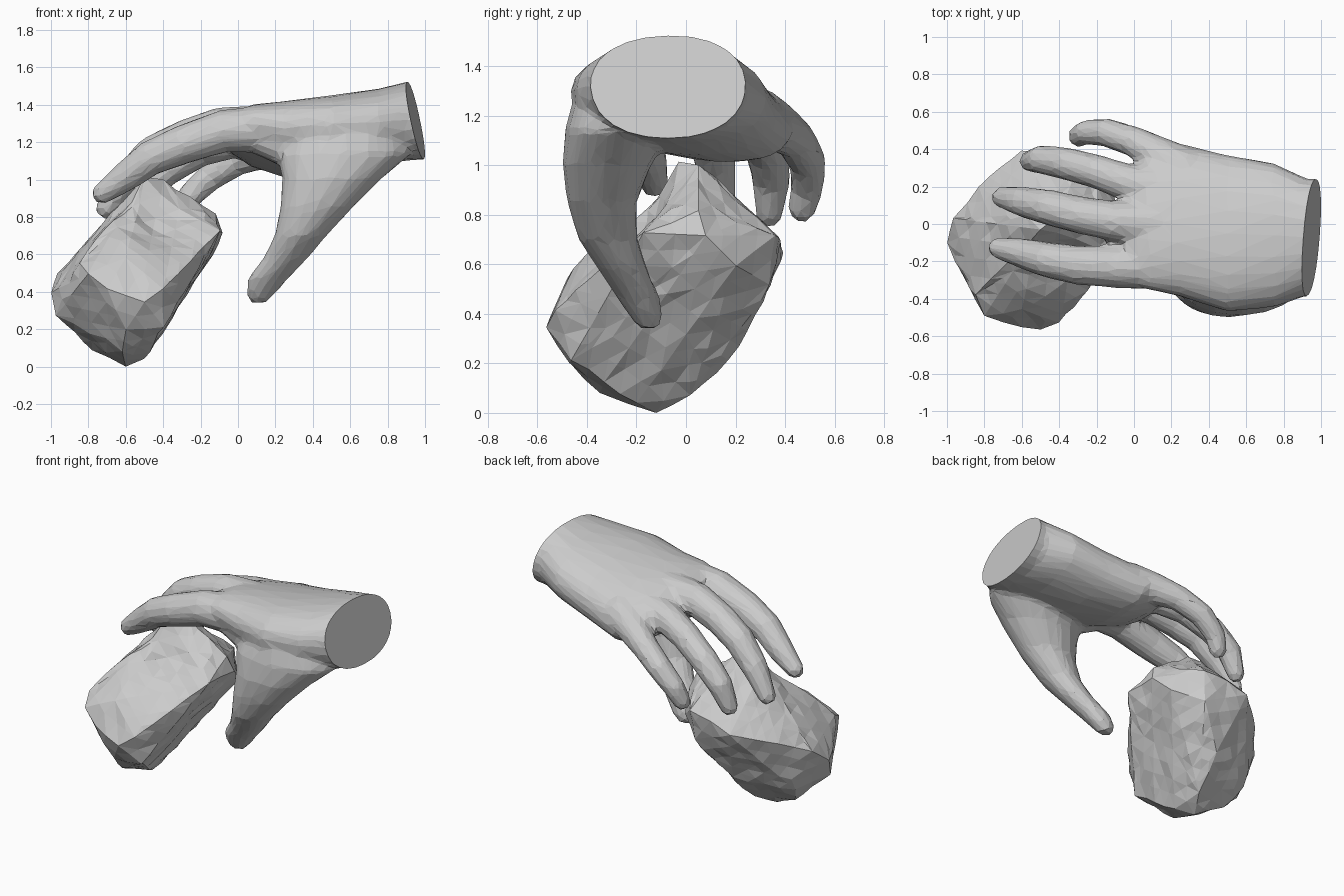
import bpy, bmesh, math, random
from mathutils import Vector

if "Cube" in bpy.data.objects:
    bpy.data.objects.remove(bpy.data.objects["Cube"])
random.seed(4)


def make_object(name, bm):
    mesh = bpy.data.meshes.new(name)
    bm.to_mesh(mesh)
    bm.free()
    ob = bpy.data.objects.new(name, mesh)
    bpy.context.collection.objects.link(ob)
    return ob


def apply_all(ob):
    bpy.context.view_layer.objects.active = ob
    for m in list(ob.modifiers):
        bpy.ops.object.modifier_apply(modifier=m.name)


def loft(bm, sections, n=14, power=1.0):
    """Skin rings given as (centre, half axis u, half axis v); power < 1 squares them."""
    def sq(x):
        return math.copysign(abs(x) ** power, x)
    rings = []
    for c, u, v in sections:
        angles = [2 * math.pi * i / n for i in range(n)]
        rings.append([bm.verts.new(c + u * sq(math.cos(a)) + v * sq(math.sin(a))) for a in angles])
    faces = [bm.faces.new(rings[0]), bm.faces.new(rings[-1])]
    for a, b in zip(rings, rings[1:]):
        for i in range(n):
            j = (i + 1) % n
            faces.append(bm.faces.new((a[i], a[j], b[j], b[i])))
    bmesh.ops.recalc_face_normals(bm, faces=faces)


def finger(bm, pts):
    """Round tapering tube through (x, y, z, radius) with a rounded tip."""
    pos = [Vector(p[:3]) for p in pts]
    rad = [p[3] for p in pts]
    d = (pos[-1] - pos[-2]).normalized()
    r = rad[-1]
    pos.append(pos[-1] + d * r * 0.6)
    rad.append(r * 0.6)
    secs = []
    for i, p in enumerate(pos):
        t = (pos[min(i + 1, len(pos) - 1)] - pos[max(i - 1, 0)]).normalized()
        u = t.cross(Vector((0, 0, 1))).normalized()
        secs.append((p, u * rad[i], t.cross(u) * rad[i]))
    loft(bm, secs)


hand_bm = bmesh.new()

# wrist and palm: x, centre y, centre z, half width, half thickness, tilt
palm = [(1.10, -.07, 1.33, .305, .215, 0), (.92, -.07, 1.315, .315, .212, 0),
        (.75, -.06, 1.285, .385, .2, -.04), (.5, -.05, 1.245, .42, .2, -.1),
        (.25, .02, 1.215, .41, .19, -.17), (.07, .02, 1.235, .37, .145, -.2),
        (-.05, -.05, 1.25, .26, .09, -.15)]
loft(hand_bm, [(Vector((x, y, z)), Vector((0, w, w * t)), Vector((0, 0, h)))
               for x, y, z, w, h, t in palm], 24, .92)

# thumb and its fleshy base: centre x, y, z, half x, half y
thumb = [(.6, -.15, 1.34, .2, .2), (.58, -.215, 1.25, .33, .245),
         (.57, -.275, 1.14, .36, .215),
         (.50, -.32, 1.0, .265, .18), (.42, -.34, .85, .195, .14),
         (.335, -.315, .7, .14, .12), (.255, -.255, .58, .12, .1),
         (.16, -.195, .47, .11, .088), (.12, -.16, .39, .08, .068),
         (.11, -.15, .34, .045, .038)]
loft(hand_bm, [(Vector((x, y, z)), Vector((a, 0, 0)), Vector((0, b, 0)))
               for x, y, z, a, b in thumb], 16)

# skin web between thumb and index finger
finger(hand_bm, [(.4, -.25, 1.15, .15), (.25, -.24, 1.19, .12), (.1, -.23, 1.24, .1)])

# four curled fingers
finger(hand_bm, [(.15, -.22, 1.27, .13), (-.08, -.23, 1.26, .115), (-.3, -.22, 1.185, .106),
                 (-.47, -.19, 1.115, .096), (-.6, -.155, 1.015, .082), (-.74, -.125, .915, .056)])
finger(hand_bm, [(.12, 0, 1.27, .13), (-.1, .015, 1.28, .108), (-.3, .05, 1.215, .1),
                 (-.46, .09, 1.14, .096), (-.6, .12, 1.0, .082), (-.715, .145, .83, .056)])
finger(hand_bm, [(.15, .19, 1.22, .12), (-.03, .22, 1.21, .1), (-.2, .28, 1.16, .092),
                 (-.37, .325, 1.06, .087), (-.5, .345, .94, .078), (-.565, .335, .79, .056)])
finger(hand_bm, [(.28, .28, 1.19, .13), (.13, .37, 1.155, .1), (0, .44, 1.105, .083),
                 (-.15, .49, 1.015, .077), (-.26, .49, .91, .068), (-.305, .465, .81, .056)])

# fuse the hand into one skin, then reduce to low-poly facets
hand = make_object("hand", hand_bm)
rm = hand.modifiers.new("fuse", 'REMESH')
rm.mode = 'VOXEL'
rm.voxel_size = 0.018
sm = hand.modifiers.new("soften", 'SMOOTH')
sm.factor = 0.5
sm.iterations = 10
dec = hand.modifiers.new("facets", 'DECIMATE')
dec.ratio = 0.06
apply_all(hand)

# flat cut at the wrist
bm = bmesh.new()
bm.from_mesh(hand.data)
bmesh.ops.bisect_plane(bm, geom=bm.verts[:] + bm.edges[:] + bm.faces[:],
                       plane_co=(.948, -.07, 1.32), plane_no=(1, -.08, .21), clear_outer=True)
bmesh.ops.holes_fill(bm, edges=[e for e in bm.edges if e.is_boundary])
bmesh.ops.recalc_face_normals(bm, faces=bm.faces)
for f in bm.faces:
    f.smooth = False
bm.to_mesh(hand.data)
bm.free()

# rock: rough boxy hull, broken into small facets
corners = [(-.6, -.12, 0), (-.5, -.2, .04), (-.78, -.05, .09), (-.62, -.35, .08), (-.52, .02, .07),
           (-1, -.1, .4), (-.96, .03, .5), (-.97, -.15, .28), (-.5, -.56, .35), (-.7, -.53, .42),
           (-.8, -.49, .5), (-.4, -.53, .42), (-.6, -.47, .2), (-.6, -.46, .59), (-.85, -.38, .56),
           (-.4, -.46, .22), (-.5, -.03, 1.02), (-.4, .05, 1.0), (-.45, .12, .95), (-.58, .05, .92),
           (-.08, .08, .72), (-.12, .05, .82), (-.2, .1, .84), (-.14, .2, .6), (-.1, -.17, .73),
           (-.86, .06, .22), (-.45, .38, .7), (-.6, .39, .65), (-.28, .36, .72), (-.3, .34, .52),
           (-.83, .2, .58), (-.5, .22, .27)]
bm = bmesh.new()
for c in corners:
    bm.verts.new(c)
bmesh.ops.convex_hull(bm, input=bm.verts)
bmesh.ops.delete(bm, geom=[v for v in bm.verts if not v.link_faces], context='VERTS')
for limit in (.3, .2, .14):
    bmesh.ops.subdivide_edges(bm, edges=[e for e in bm.edges if e.calc_length() > limit], cuts=1)
    bmesh.ops.triangulate(bm, faces=bm.faces)
bm.normal_update()
dent = Vector((-.42, -.24, .86))
for v in bm.verts:
    d = (v.co - dent).length
    v.co -= v.normal * max(0, .09 * (1 - d / .3))
    v.co += v.normal * random.uniform(-.008, .008)
low = min(v.co.z for v in bm.verts)
bmesh.ops.translate(bm, verts=bm.verts, vec=(0, 0, -low))
make_object("rock", bm)
